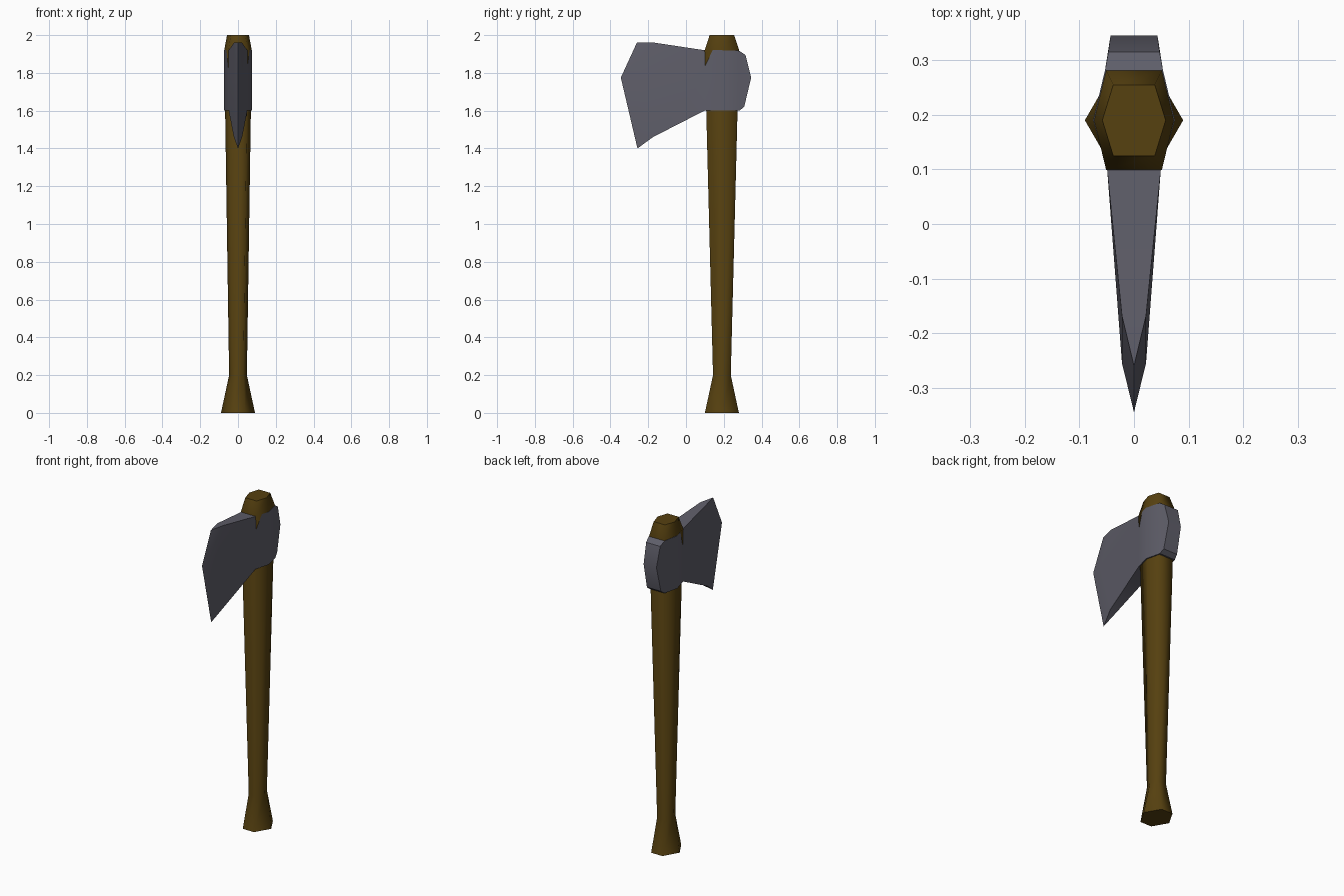
import bpy, bmesh, math

if "Cube" in bpy.data.objects:
    bpy.data.objects.remove(bpy.data.objects["Cube"])

HANDLE_Y = 0.19


def material(name, rgb):
    m = bpy.data.materials.new(name)
    m.diffuse_color = (*rgb, 1)
    m.use_nodes = True
    m.node_tree.nodes["Principled BSDF"].inputs["Base Color"].default_value = m.diffuse_color
    return m


def make_object(name, bm, mat):
    bmesh.ops.remove_doubles(bm, verts=bm.verts, dist=1e-5)
    bmesh.ops.recalc_face_normals(bm, faces=bm.faces)
    mesh = bpy.data.meshes.new(name)
    bm.to_mesh(mesh)
    bm.free()
    mesh.materials.append(mat)
    ob = bpy.data.objects.new(name, mesh)
    bpy.context.collection.objects.link(ob)
    return ob


wood = material("dark_wood", (0.093, 0.052, 0.005))
steel = material("grey_steel", (0.114, 0.112, 0.142))

# Handle: stacked six-sided rings (height, side point x, corner x, corner y)
rings = [(0.0, 0.09, 0.038, 0.09), (0.2, 0.047, 0.028, 0.047),
         (1.92, 0.073, 0.051, 0.091), (2.0, 0.058, 0.038, 0.065)]
bm = bmesh.new()
loops = []
for z, px, cx, cy in rings:
    outline = [(px, 0), (cx, cy), (-cx, cy), (-px, 0), (-cx, -cy), (cx, -cy)]
    loops.append([bm.verts.new((x, HANDLE_Y + y, z)) for x, y in outline])
for low, high in zip(loops, loops[1:]):
    for i in range(6):
        j = (i + 1) % 6
        bm.faces.new((low[i], low[j], high[j], high[i])).smooth = True
bm.faces.new(loops[0])
bm.faces.new(loops[-1])
make_object("handle", bm, wood)

# Axe head: columns from cutting edge to back, each with
# bottom, middle and top points as (half thickness, y, z)
columns = [
    [(0, -0.257, 1.40), (0, -0.345, 1.775), (0, -0.26, 1.96)],
    [(0.022, -0.175, 1.46), (0.022, -0.255, 1.775), (0.022, -0.168, 1.96)],
    [(0.049, 0.098, 1.60), (0.049, 0.098, 1.775), (0.049, 0.098, 1.92)],
    [(0.075, 0.19, 1.60), (0.075, 0.19, 1.775), (0.075, 0.19, 1.92)],
    [(0.053, 0.282, 1.60), (0.053, 0.282, 1.775), (0.053, 0.282, 1.917)],
    [(0.047, 0.308, 1.62), (0.043, 0.345, 1.775), (0.047, 0.315, 1.895)],
]
bm = bmesh.new()
right, left = ([[bm.verts.new((s * x, y, z)) for x, y, z in col]
                for col in columns] for s in (1, -1))
for c in range(len(columns) - 1):
    for side in (right, left):           # cheeks
        for r in range(2):
            bm.faces.new((side[c][r], side[c + 1][r],
                          side[c + 1][r + 1], side[c][r + 1]))
    for r in (0, 2):                     # underside and top
        bm.faces.new((right[c][r], right[c + 1][r],
                      left[c + 1][r], left[c][r]))
for r in range(2):                       # back of the head
    bm.faces.new((right[-1][r], right[-1][r + 1],
                  left[-1][r + 1], left[-1][r]))
head = make_object("axe_head", bm, steel)

bpy.context.view_layer.objects.active = head
head.select_set(True)
bpy.ops.object.shade_smooth_by_angle(angle=math.radians(30))
